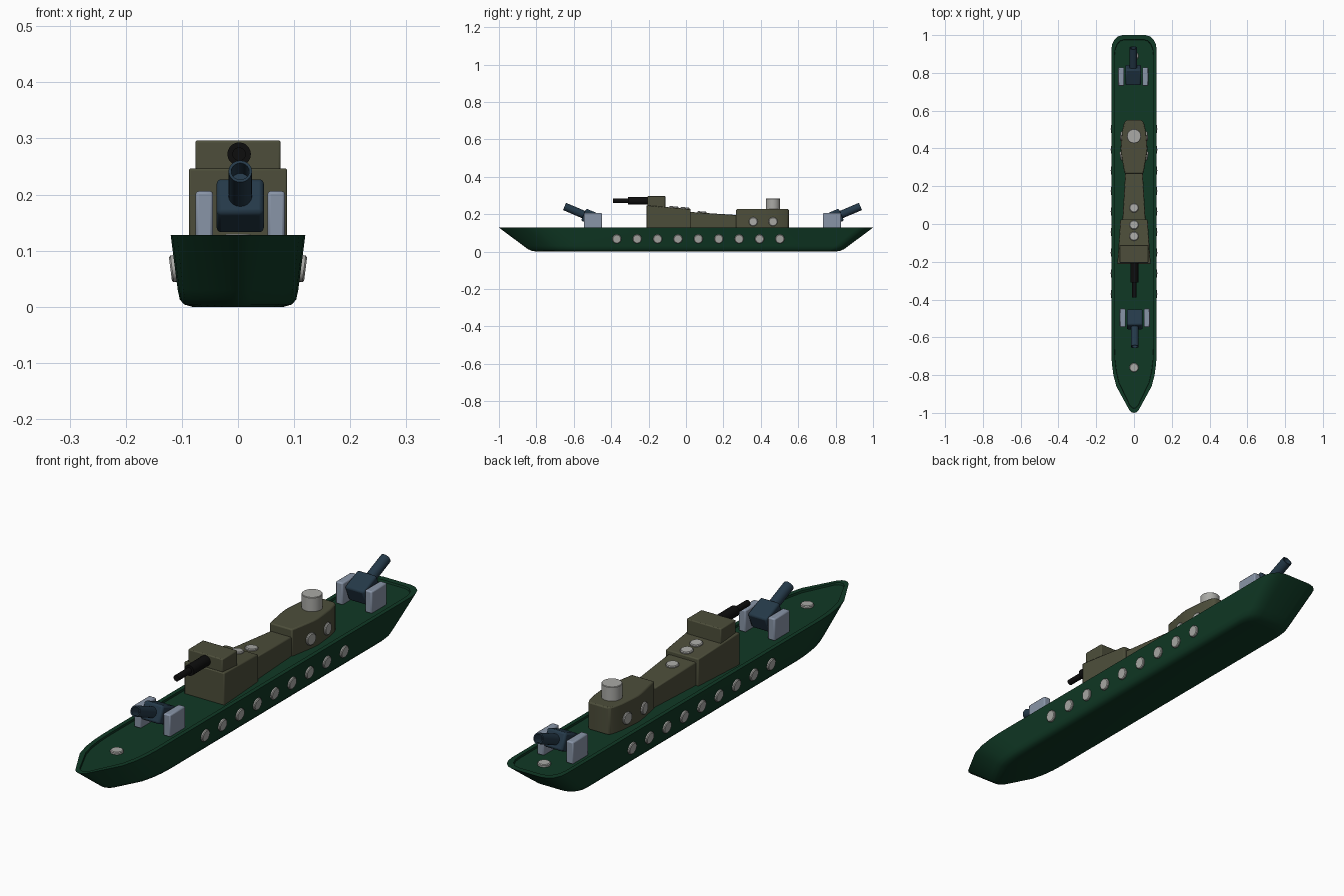
import bpy, bmesh, math
from mathutils import Vector, Matrix

if "Cube" in bpy.data.objects:
    bpy.data.objects.remove(bpy.data.objects["Cube"])


def material(name, rgb):
    m = bpy.data.materials.new(name)
    m.diffuse_color = (*rgb, 1)
    m.use_nodes = True
    m.node_tree.nodes["Principled BSDF"].inputs["Base Color"].default_value = m.diffuse_color
    return m


GREEN = material("dark_green", (0.005, 0.040, 0.018))
OLIVE = material("olive", (0.074, 0.076, 0.043))
NAVY = material("navy", (0.018, 0.041, 0.066))
STEEL = material("blue_grey", (0.25, 0.30, 0.39))
LIGHT = material("light_grey", (0.40, 0.40, 0.38))
BLACK = material("black", (0.004, 0.004, 0.004))


def finish(name, bm, mat, bevel=0.0, angle=35):
    bmesh.ops.recalc_face_normals(bm, faces=bm.faces[:])
    me = bpy.data.meshes.new(name)
    bm.to_mesh(me)
    bm.free()
    me.materials.append(mat)
    me.shade_smooth()
    me.set_sharp_from_angle(angle=math.radians(angle))
    ob = bpy.data.objects.new(name, me)
    bpy.context.collection.objects.link(ob)
    if bevel:
        b = ob.modifiers.new("bevel", 'BEVEL')
        b.width, b.segments, b.limit_method = bevel, 2, 'ANGLE'
        b.angle_limit = math.radians(40)
    return ob


def loft(name, rings, mat, bevel=0.0, angle=35):
    """Skin a stack of closed rings and cap both ends."""
    bm = bmesh.new()
    vs = [[bm.verts.new(p) for p in r] for r in rings]
    n = len(vs[0])
    for a, b in zip(vs, vs[1:]):
        for i in range(n):
            j = (i + 1) % n
            bm.faces.new((a[i], a[j], b[j], b[i]))
    bm.faces.new(vs[0])
    bm.faces.new(vs[-1])
    return finish(name, bm, mat, bevel, angle)


def lathe(name, profile, origin, direction, mat, seg=20):
    """Revolve (radius, distance) pairs around a direction."""
    m = Matrix.Translation(origin) @ Vector(direction).to_track_quat('Z', 'Y').to_matrix().to_4x4()
    rings = [[m @ Vector((r * math.cos(2 * math.pi * i / seg), r * math.sin(2 * math.pi * i / seg), t))
              for i in range(seg)] for r, t in profile]
    return loft(name, rings, mat)


def box(name, size, matrix, mat, bevel):
    bm = bmesh.new()
    bmesh.ops.create_cube(bm, size=1, matrix=matrix @ Matrix.Diagonal((*size, 1)))
    return finish(name, bm, mat, bevel)


def mirrored(half):
    """Close a half outline running stern to bow across x = 0."""
    return half + [(-x, y) for x, y in reversed(half) if x > 0]


def house(name, half, z_top, bevel):
    """Deckhouse from a plan outline, with a roof height depending on y."""
    o = mirrored(half)
    return loft(name, [[(x, y, 0.117) for x, y in o], [(x, y, z_top(y)) for x, y in o]], OLIVE, bevel)


def disc(name, origin, direction):
    return lathe(name, [(0.024, -0.006), (0.024, 0.004), (0.021, 0.007)], origin, direction, LIGHT)


# Hull: one deck outline scaled per level, with a rim and a sunken deck
outline = mirrored([(0, 1), (0.06, 1), (0.085, 0.993), (0.105, 0.975), (0.116, 0.95), (0.12, 0.92),
                    (0.12, -0.68), (0.117, -0.74), (0.109, -0.80), (0.093, -0.86),
                    (0.025, -0.985), (0.012, -0.997), (0, -1)])
levels = [(0, 0.80, 0.68), (0.004, 0.825, 0.80), (0.013, 0.845, 0.865), (0.03, 0.868, 0.895),
          (0.128, 1, 1), (0.128, 0.977, 0.86), (0.120, 0.975, 0.85)]
loft("hull", [[(x * sx, y * sy, z) for x, y in outline] for z, sy, sx in levels], GREEN)

# Hull portholes on both sides, following the flare
for s, side in ((1, "right"), (-1, "left")):
    for i in range(9):
        disc(f"hull_porthole_{side}_{i + 1}", (s * 0.1135, -0.37 + i * 0.109, 0.068), (s, 0, -0.13))

# Deckhouses
house("bridge", [(0.072, 0.025), (0.088, -0.212)], lambda y: 0.227 - (y - 0.025) * 0.085, 0.004)
house("middle_house", [(0.046, 0.275), (0.061, 0.02)], lambda y: 0.212 - (y - 0.02) * 0.066, 0.004)
house("rear_house", [(0.036, 0.55), (0.047, 0.545), (0.054, 0.53), (0.063, 0.49), (0.069, 0.43),
                     (0.071, 0.40), (0.069, 0.375), (0.05, 0.268)], lambda y: 0.227, 0.005)
box("bridge_top", (0.152, 0.095, 0.065), Matrix.Translation((0, -0.158, 0.264)), OLIVE, 0.004)

# Rear house portholes
for s, side in ((1, "right"), (-1, "left")):
    disc(f"house_porthole_front_{side}", (s * 0.067, 0.36, 0.16), (s, -0.16, 0))
    disc(f"house_porthole_rear_{side}", (s * 0.066, 0.465, 0.16), (s, 0.1, 0))

# Funnel
lathe("funnel", [(0.038, 0.215), (0.038, 0.281), (0.036, 0.283)], (0, 0.465, 0), (0, 0, 1), LIGHT, 24)

# Round hatches on roofs and deck
for i, (y, z, tilt) in enumerate([(-0.76, 0.123, 0), (-0.065, 0.235, 0.085), (-0.005, 0.230, 0.085),
                                  (0.085, 0.208, 0.066), (0.89, 0.123, 0)]):
    disc(f"hatch_{i + 1}", (0, y, z), (0, tilt, 1))

# Bridge gun, stepped barrel
lathe("bridge_gun", [(0.021, 0), (0.021, 0.12), (0.012, 0.12), (0.012, 0.2)],
      (0.002, -0.19, 0.272), (0, -1, 0), BLACK)

# Deck guns: side plates, tilted breech and hollow barrel
TILT = math.radians(23)
for name, y, turn in (("front", -0.497, 0), ("rear", 0.78, math.pi)):
    base = Matrix.Translation((0, y, 0)) @ Matrix.Rotation(turn, 4, 'Z')
    for s, side in ((1, "a"), (-1, "b")):
        box(f"{name}_gun_plate_{side}", (0.031, 0.097, 0.088),
            base @ Matrix.Translation((0.004 + s * 0.064, 0, 0.162)), STEEL, 0.005)
    pivot = base @ Matrix.Translation((0.004, -0.008, 0.180)) @ Matrix.Rotation(-TILT, 4, 'X')
    box(f"{name}_gun_breech", (0.084, 0.092, 0.07), pivot, NAVY, 0.008)
    start = pivot @ Vector((0, -0.02, 0))
    aim = pivot.to_3x3() @ Vector((0, -1, 0))
    lathe(f"{name}_gun_barrel", [(0.021, 0), (0.021, 0.137), (0.016, 0.137), (0.016, 0.09)],
          start, aim, NAVY)
